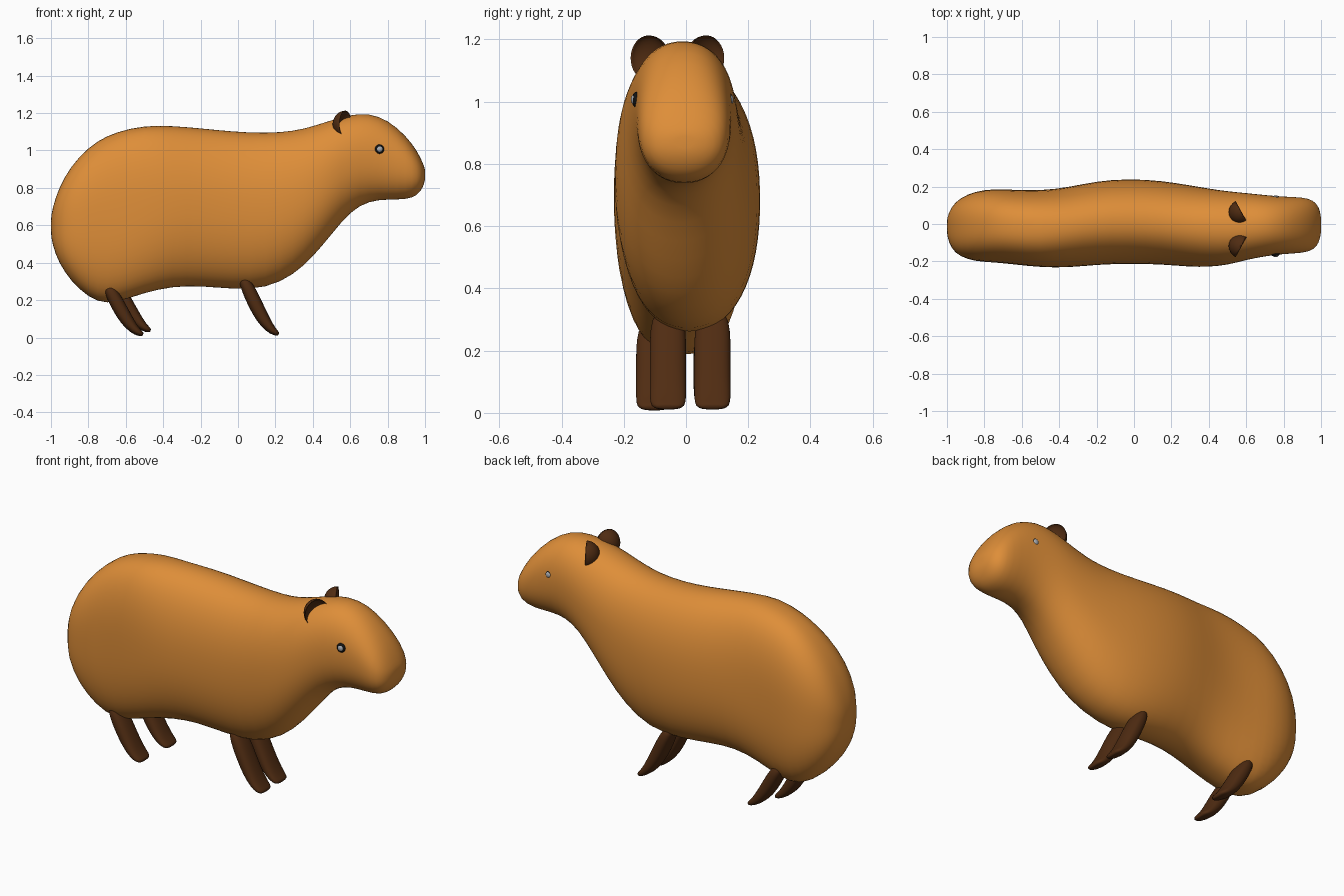
import bpy, bmesh, math
from mathutils import Vector, Matrix

if "Cube" in bpy.data.objects:
    bpy.data.objects.remove(bpy.data.objects["Cube"])


def material(name, rgb):
    m = bpy.data.materials.new(name)
    m.diffuse_color = (*rgb, 1)
    m.use_nodes = True
    m.node_tree.nodes["Principled BSDF"].inputs["Base Color"].default_value = m.diffuse_color
    return m


FUR = material("fur", (0.73, 0.27, 0.04))
DARK = material("dark_fur", (0.08, 0.025, 0.006))
BLACK = material("black", (0.006, 0.006, 0.006))
GREY = material("grey", (0.38, 0.4, 0.43))


def finish(bm, name, mat, levels=0):
    bmesh.ops.recalc_face_normals(bm, faces=bm.faces)
    for f in bm.faces:
        f.smooth = True
    me = bpy.data.meshes.new(name)
    bm.to_mesh(me)
    bm.free()
    ob = bpy.data.objects.new(name, me)
    bpy.context.collection.objects.link(ob)
    me.materials.append(mat)
    if levels:
        s = ob.modifiers.new("Smooth", 'SUBSURF')
        s.levels = s.render_levels = levels
    return ob


def loft(name, sections, mat, sides):
    """Skin superellipse sections given as (centre, u axis, v axis, power)."""
    bm = bmesh.new()
    rings = []
    for c, u, v, p in sections:
        ring = []
        for i in range(sides):
            a = 2 * math.pi * i / sides
            ca, sa = math.cos(a), math.sin(a)
            k = (abs(ca) ** p + abs(sa) ** p) ** (-1 / p)
            ring.append(bm.verts.new(c + u * ca * k + v * sa * k))
        rings.append(ring)
    for r, s in zip(rings, rings[1:]):
        for i in range(sides):
            j = (i + 1) % sides
            bm.faces.new((r[i], r[j], s[j], s[i]))
    for r in (rings[0], rings[-1]):
        mid = bm.verts.new(sum((w.co for w in r), Vector()) / sides)
        for i in range(sides):
            bm.faces.new((r[i], r[(i + 1) % sides], mid))
    return finish(bm, name, mat, 1)


# Body and head: x, top z, bottom z, left y, right y
BODY = [
    (-1.0, 0.65, 0.54, 0.03, -0.06), (-0.98, 0.74, 0.45, 0.09, -0.13),
    (-0.93, 0.86, 0.35, 0.14, -0.175), (-0.85, 0.97, 0.255, 0.175, -0.2),
    (-0.75, 1.055, 0.185, 0.188, -0.205), (-0.65, 1.1, 0.185, 0.183, -0.215),
    (-0.5, 1.135, 0.24, 0.178, -0.232), (-0.35, 1.133, 0.272, 0.197, -0.234),
    (-0.2, 1.12, 0.275, 0.23, -0.218), (-0.03, 1.102, 0.257, 0.243, -0.212),
    (0.15, 1.093, 0.26, 0.232, -0.216), (0.3, 1.105, 0.335, 0.207, -0.23),
    (0.4, 1.13, 0.43, 0.19, -0.23), (0.5, 1.163, 0.55, 0.175, -0.22),
    (0.6, 1.192, 0.675, 0.166, -0.192), (0.7, 1.2, 0.73, 0.155, -0.173),
    (0.8, 1.165, 0.738, 0.146, -0.16), (0.9, 1.078, 0.737, 0.144, -0.156),
    (0.96, 0.995, 0.758, 0.128, -0.14), (0.99, 0.93, 0.805, 0.09, -0.1),
    (1.0, 0.9, 0.84, 0.04, -0.05)]
body = []
for x, zt, zb, yl, yr in BODY:
    power = 2.7 if x < -0.4 else 2.25
    body.append((Vector((x, (yl + yr) / 2, (zt + zb) / 2)),
                 Vector((0, (yl - yr) / 2, 0)), Vector((0, 0, (zt - zb) / 2)), power))
loft("body", body, FUR, 32)

# Legs: x, z, half thickness, half width
LEG = [(0.025, 0.32, 0.025, 0.045), (0.05, 0.27, 0.036, 0.058),
       (0.087, 0.19, 0.039, 0.059), (0.13, 0.105, 0.036, 0.059),
       (0.168, 0.052, 0.027, 0.059), (0.2, 0.025, 0.018, 0.056),
       (0.218, 0.019, 0.009, 0.04)]


def leg(name, dx, y, dz, sz):
    pts = [Vector((x + dx, y, z * sz + dz)) for x, z, _, _ in LEG]
    secs = []
    for i, (_, _, t, w) in enumerate(LEG):
        d = (pts[min(i + 1, len(pts) - 1)] - pts[max(i - 1, 0)]).normalized()
        n = d.cross(Vector((0, 1, 0)))
        secs.append((pts[i], Vector((0, w, 0)), n * t, 2.8))
    loft(name, secs, DARK, 16)


leg("front_leg_right", 0, -0.058, 0, 1)
leg("front_leg_left", 0, 0.085, 0, 1)
leg("back_leg_right", -0.725, -0.102, 0, 0.88)
leg("back_leg_left", -0.685, 0.083, 0.022, 0.84)


def ball(name, mat, loc, size, turn=0, dent=None):
    bm = bmesh.new()
    bmesh.ops.create_uvsphere(bm, u_segments=24, v_segments=16, radius=1)
    for v in bm.verts:
        if dent is not None and v.co.x > 0:
            v.co.x *= dent
    M = Matrix.Translation(loc) @ Matrix.Rotation(turn, 4, 'Z') @ Matrix.Diagonal((*size, 1))
    bmesh.ops.transform(bm, matrix=M, verts=bm.verts)
    finish(bm, name, mat)


# Cupped ears and eyes on both sides of the head
for side, s, ear_y, eye_y in (("right", -1, -0.12, -0.158), ("left", 1, 0.065, 0.134)):
    ball("ear_" + side, DARK, (0.575, ear_y, 1.14), (0.07, 0.066, 0.073), s * 0.5, -0.5)
    ball("eye_" + side, BLACK, (0.755, eye_y, 1.006), (0.026, 0.016, 0.026))
    ball("eye_shine_" + side, GREY, (0.757, eye_y + s * 0.007, 1.007), (0.017, 0.012, 0.017))
